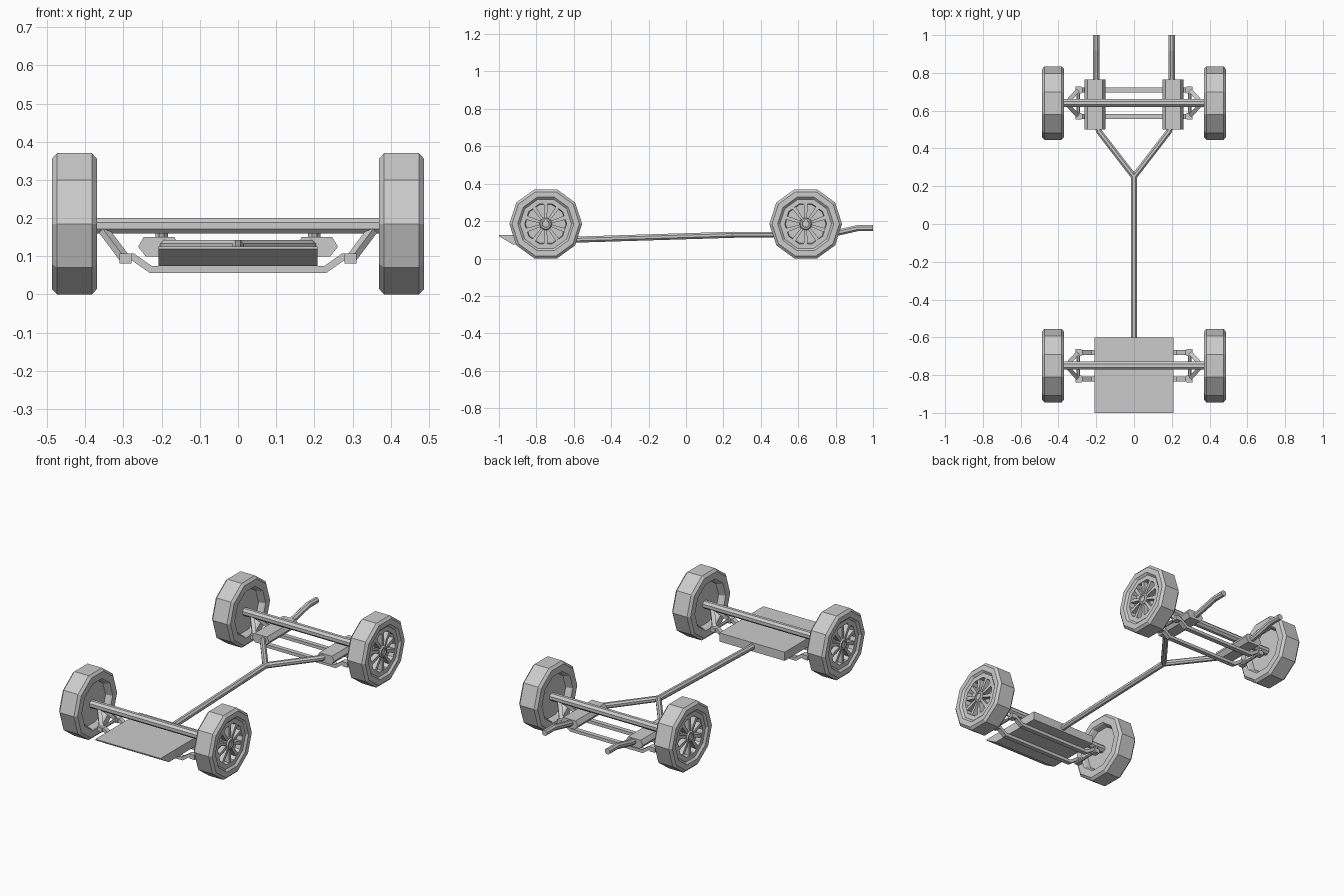
import bpy, bmesh
from math import cos, sin, pi, radians
from mathutils import Vector, Matrix

if "Cube" in bpy.data.objects:
    bpy.data.objects.remove(bpy.data.objects["Cube"])

AXLES = {"front": -0.75, "rear": 0.64}
WZ = 0.185


def make(name, bm):
    bmesh.ops.remove_doubles(bm, verts=bm.verts, dist=1e-5)
    bmesh.ops.recalc_face_normals(bm, faces=bm.faces)
    me = bpy.data.meshes.new(name)
    bm.to_mesh(me)
    bm.free()
    ob = bpy.data.objects.new(name, me)
    bpy.context.collection.objects.link(ob)
    return ob


def loft(bm, rings, cap=True, closed=False):
    vs = [[bm.verts.new(p) for p in r] for r in rings]
    n = len(vs[0])
    pairs = list(zip(vs, vs[1:])) + ([(vs[-1], vs[0])] if closed else [])
    for a, b in pairs:
        for i in range(n):
            j = (i + 1) % n
            bm.faces.new((a[i], a[j], b[j], b[i]))
    if cap:
        bm.faces.new(vs[0])
        bm.faces.new(vs[-1])


def sweep(bm, pts, section):
    """Sweep a flat (side, up) section along a path with mitred corners."""
    pts = [Vector(p) for p in pts]
    dirs = [(b - a).normalized() for a, b in zip(pts, pts[1:])]
    rings = []
    for i, p in enumerate(pts):
        d0, d1 = dirs[max(i - 1, 0)], dirs[min(i, len(dirs) - 1)]
        d = (d0 + d1).normalized()
        side = d.cross(Vector((0, 0, 1))).normalized()
        up = side.cross(d)
        m = 1 / max(d.dot(d0), 0.5)
        # widen along whichever axis the path bends in
        bend = d1 - d0
        ms = m if abs(bend.dot(side)) > abs(bend.dot(up)) else 1
        mu = m if abs(bend.dot(up)) > abs(bend.dot(side)) else 1
        rings.append([p + side * s * ms + up * u * mu for s, u in section])
    loft(bm, rings)


def octagon(r):
    return [(r * cos(pi / 8 + k * pi / 4), r * sin(pi / 8 + k * pi / 4)) for k in range(8)]


def rect(w, h):
    return [(-w / 2, -h / 2), (w / 2, -h / 2), (w / 2, h / 2), (-w / 2, h / 2)]


def mirror_x(ob):
    ob.modifiers.new("mirror", "MIRROR").use_axis = (True, False, False)


def lathe(bm, profile, n, yc, cap=True):
    rings = [[(x, yc + r * cos(2 * pi * k / n), WZ + r * sin(2 * pi * k / n)) for k in range(n)]
             for x, r in profile]
    loft(bm, rings, cap)


for label, yc in AXLES.items():
    # ten-sided tyre, dished on both sides
    bm = bmesh.new()
    lathe(bm, [(0.405, 0.125), (0.378, 0.133), (0.37, 0.140), (0.37, 0.180), (0.383, 0.1945),
               (0.474, 0.1945), (0.487, 0.180), (0.487, 0.150), (0.476, 0.138),
               (0.476, 0.112), (0.445, 0.108)], 10, yc)
    mirror_x(make(label + "_tyre", bm))

    # wheel spokes and hub
    bm = bmesh.new()
    for k in range(10):
        a = 2 * pi * (k + 0.5) / 10
        rad, tan = Vector((0, cos(a), sin(a))), Vector((0, -sin(a), cos(a)))
        c = Vector((0, yc, WZ))
        loft(bm, [[c + rad * r + tan * s * w + Vector((x, 0, 0)) for s, x in
                   ((-1, 0.444), (1, 0.444), (1, 0.474), (-1, 0.474))]
                  for r, w in ((0.02, 0.006), (0.113, 0.011))])
    mirror_x(make(label + "_wheel_spokes", bm))
    bm = bmesh.new()
    lathe(bm, [(0.44, 0.034), (0.474, 0.034), (0.481, 0.028), (0.481, 0.020), (0.476, 0.018)], 10, yc)
    mirror_x(make(label + "_wheel_hub", bm))

    # axle beam
    bm = bmesh.new()
    sweep(bm, [(-0.42, yc, 0.18), (0.42, yc, 0.18)], octagon(0.0225))
    make(label + "_axle", bm)

    # cranked cross bars under the body
    bm = bmesh.new()
    for dy in (-0.07, 0.07):
        sweep(bm, [(-0.305, yc + dy, 0.098), (-0.275, yc + dy, 0.098), (-0.228, yc + dy, 0.065),
                   (0.228, yc + dy, 0.065), (0.275, yc + dy, 0.098), (0.305, yc + dy, 0.098)],
              rect(0.026, 0.018))
    make(label + "_cross_bars", bm)

    # suspension struts with hinge blocks and hinge pin
    bm = bmesh.new()
    for s in (-1, 1):
        sweep(bm, [(0.352, yc + s * 0.008, 0.168), (0.295, yc + s * 0.07, 0.092)], rect(0.022, 0.018))
        m = Matrix.LocRotScale((0.295, yc + s * 0.07, 0.094), None, (0.032, 0.036, 0.026))
        bmesh.ops.create_cube(bm, size=1, matrix=m)
    sweep(bm, [(0.295, yc - 0.07, 0.094), (0.295, yc + 0.07, 0.094)], octagon(0.009))
    mirror_x(make(label + "_suspension", bm))

# wedge-nosed front box
bm = bmesh.new()
side = [(-1.0, 0.125), (-0.6, 0.125), (-0.6, 0.075), (-0.925, 0.075), (-1.0, 0.119)]
loft(bm, [[(x, y, z) for y, z in side] for x in (-0.208, 0.208)])
make("front_box", bm)

# silencer boxes with six-sided section
bm = bmesh.new()
hexa = [(-0.055, 0.125), (-0.04, 0.15), (0.04, 0.15), (0.055, 0.125), (0.035, 0.10), (-0.035, 0.10)]
loft(bm, [[(0.207 + x, y, z) for x, z in hexa] for y in (0.50, 0.765)])
mirror_x(make("silencer", bm))

# tail pipes
bm = bmesh.new()
sweep(bm, [(0.2, 0.75, 0.128), (0.2, 0.81, 0.138), (0.2, 0.92, 0.163), (0.2, 1.0, 0.163)], octagon(0.0175))
mirror_x(make("tail_pipe", bm))

# centre pipe and forked branches
bm = bmesh.new()
sweep(bm, [(0, -0.62, 0.10), (0, 0.255, 0.127)], octagon(0.0175))
for s in (-1, 1):
    sweep(bm, [(0, 0.25, 0.127), (s * 0.185, 0.49, 0.127), (s * 0.195, 0.52, 0.127)], octagon(0.0165))
make("forked_pipe", bm)
